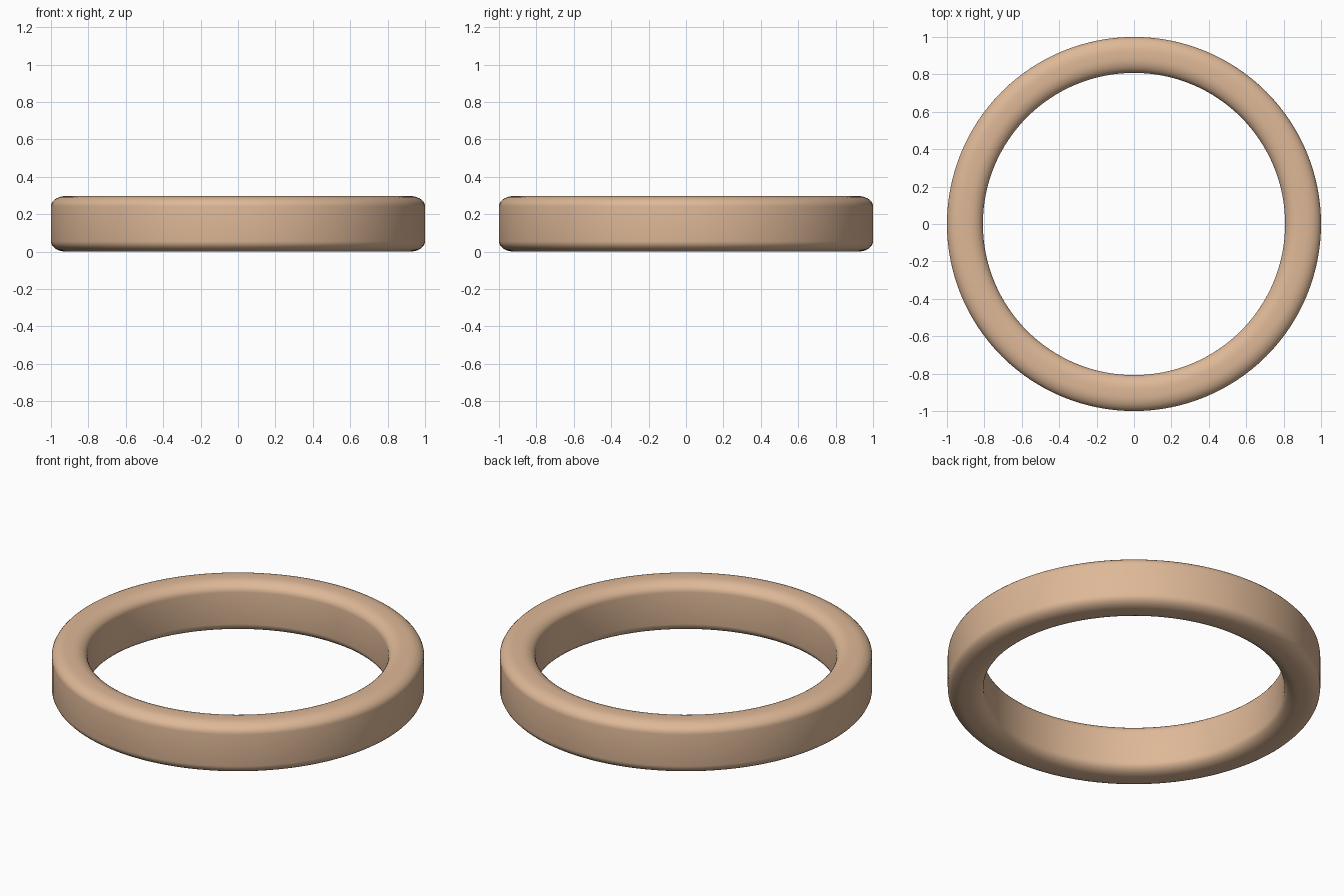
import bpy, bmesh
from math import sin, cos, pi

if "Cube" in bpy.data.objects:
    bpy.data.objects.remove(bpy.data.objects["Cube"])

SEG = 128
R_OUT, R_IN, HEIGHT = 1.0, 0.808, 0.297
MID_R, HALF_W, HALF_H = (R_OUT + R_IN) / 2, (R_OUT - R_IN) / 2, HEIGHT / 2
CORNER_W, CORNER_H = 0.08, 0.055   # softly rounded corners
STEPS = 7

# Rounded-rectangle cross-section of the band
profile = []
for sx, sz, start in ((1, 1, 0), (-1, 1, 1), (-1, -1, 2), (1, -1, 3)):
    for i in range(STEPS + 1):
        a = (start + i / STEPS) * pi / 2
        profile.append((MID_R + sx * (HALF_W - CORNER_W) + CORNER_W * cos(a),
                        HALF_H + sz * (HALF_H - CORNER_H) + CORNER_H * sin(a)))

# Sweep the cross-section round the z axis
bm = bmesh.new()
rings = [[bm.verts.new((r * cos(2 * pi * k / SEG), r * sin(2 * pi * k / SEG), z))
          for r, z in profile] for k in range(SEG)]
n = len(profile)
for k in range(SEG):
    a, b = rings[k], rings[(k + 1) % SEG]
    for j in range(n):
        m = (j + 1) % n
        bm.faces.new((a[j], b[j], b[m], a[m])).smooth = True
bmesh.ops.recalc_face_normals(bm, faces=bm.faces)
mesh = bpy.data.meshes.new("ring_band")
bm.to_mesh(mesh)
bm.free()
ring = bpy.data.objects.new("ring_band", mesh)
bpy.context.collection.objects.link(ring)

# Tan finish
mat = bpy.data.materials.new("tan")
mat.diffuse_color = (0.73, 0.48, 0.31, 1)
mat.use_nodes = True
mat.node_tree.nodes["Principled BSDF"].inputs["Base Color"].default_value = mat.diffuse_color
mesh.materials.append(mat)
